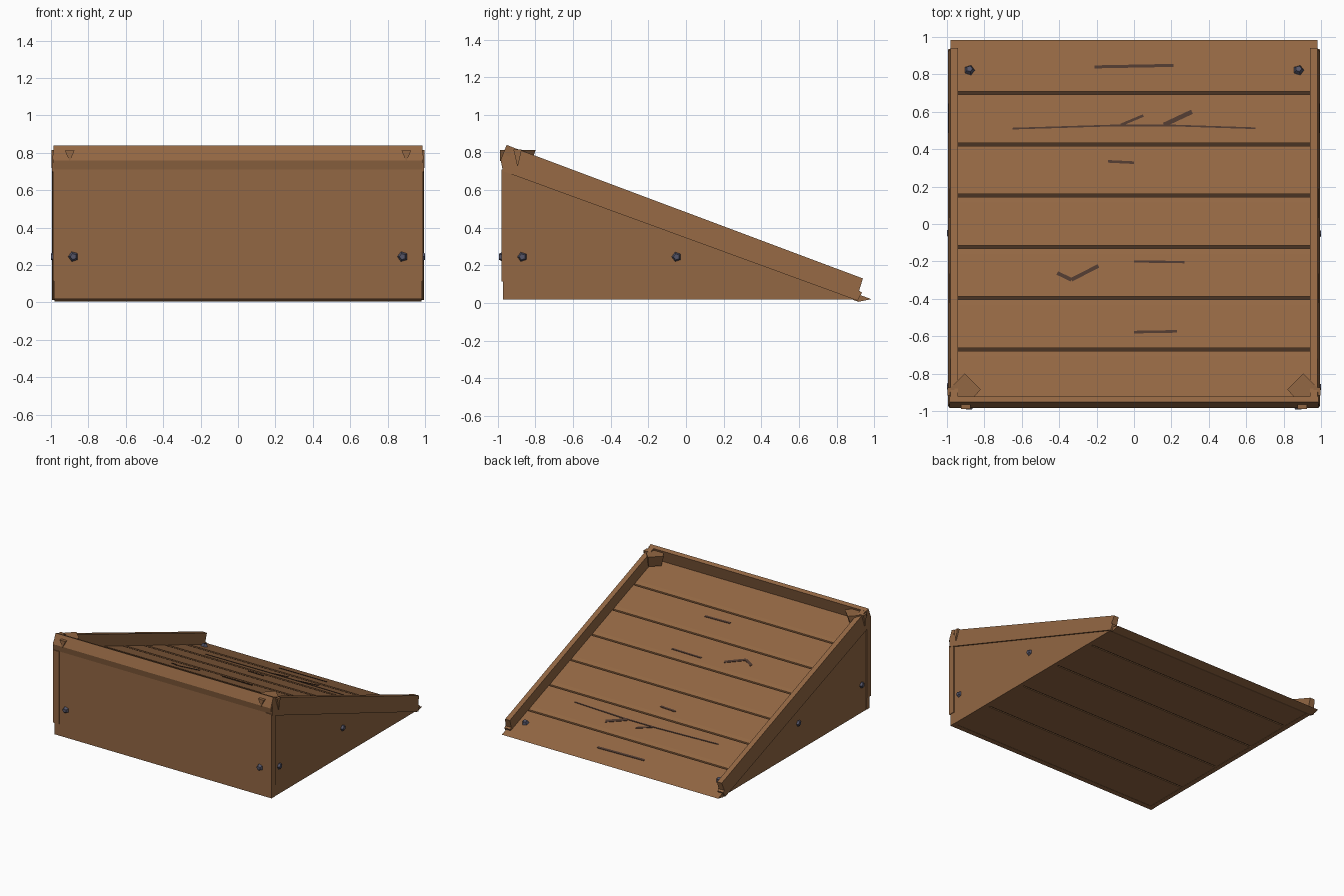
import bpy, bmesh, math
from mathutils import Vector, Matrix

if "Cube" in bpy.data.objects:
    bpy.data.objects.remove(bpy.data.objects["Cube"])


def material(name, colour):
    m = bpy.data.materials.new(name)
    m.use_nodes = True
    m.diffuse_color = (*colour, 1)
    m.node_tree.nodes["Principled BSDF"].inputs["Base Color"].default_value = (*colour, 1)
    return m


WOOD = material("brown wood", (0.29, 0.135, 0.056))
DARK = material("dark gap wood", (0.055, 0.028, 0.014))
CRACK = material("crack brown", (0.075, 0.04, 0.028))
STEEL = material("blue grey steel", (0.09, 0.09, 0.135))

SLOPE = 0.37
TILT = math.atan(SLOPE)


def deck_z(y):
    return 0.02 + SLOPE * (0.985 - y)


def finish(name, bm, mat):
    bmesh.ops.recalc_face_normals(bm, faces=bm.faces)
    me = bpy.data.meshes.new(name)
    bm.to_mesh(me)
    bm.free()
    me.materials.append(mat)
    ob = bpy.data.objects.new(name, me)
    bpy.context.collection.objects.link(ob)
    return ob


def loft(name, ring_a, ring_b, mat):
    """Solid between two matching rings of points."""
    bm = bmesh.new()
    a = [bm.verts.new(p) for p in ring_a]
    b = [bm.verts.new(p) for p in ring_b]
    bm.faces.new(a)
    bm.faces.new(b[::-1])
    n = len(a)
    for i in range(n):
        j = (i + 1) % n
        bm.faces.new((a[i], b[i], b[j], a[j]))
    return finish(name, bm, mat)


def along_x(name, profile, x0, x1, mat=WOOD):
    return loft(name, [(x0, y, z) for y, z in profile],
                [(x1, y, z) for y, z in profile], mat)


def box(name, x0, x1, y0, y1, z0, z1, mat=WOOD):
    return along_x(name, [(y0, z0), (y1, z0), (y1, z1), (y0, z1)], x0, x1, mat)


def bolt(name, pos, normal):
    """Five-sided domed bolt head."""
    bm = bmesh.new()
    bmesh.ops.create_cone(bm, cap_ends=True, segments=5, radius1=0.033,
                          radius2=0.017, depth=0.03)
    turn = Vector(normal).to_track_quat('Z', 'Y').to_matrix().to_4x4()
    spin = Matrix.Rotation(math.pi / 10, 4, 'Z')
    bm.transform(Matrix.Translation(pos) @ turn @ spin)
    finish(name, bm, STEEL)


def crack(points, width):
    """Thin tapered plate lying on the deck."""
    bm = bmesh.new()
    for (xa, ya), (xb, yb) in zip(points, points[1:]):
        d = Vector((xb - xa, yb - ya)).normalized()
        side = Vector((-d.y, d.x)) * width / 2
        quad = [(xa - side.x, ya - side.y), (xb - side.x, yb - side.y),
                (xb + side.x, yb + side.y), (xa + side.x, ya + side.y)]
        top = bm.faces.new([bm.verts.new((x, y, deck_z(y) + 0.003)) for x, y in quad])
        ext = bmesh.ops.extrude_face_region(bm, geom=[top])["geom"]
        bmesh.ops.translate(bm, vec=(0, 0, -0.005),
                            verts=[v for v in ext if isinstance(v, bmesh.types.BMVert)])
    finish("deck_crack", bm, CRACK)


# Sloping deck planks with a soft lower edge
edges = [0.985] + [0.70 - 0.274 * i for i in range(6)] + [-0.95]
for i, (y1, y0) in enumerate(zip(edges, edges[1:])):
    hi, lo = y1 - 0.008, y0 + 0.008
    if i == 0:
        profile = [(lo, deck_z(lo)), (y1, 0.02), (0.915, 0.006), (lo, deck_z(lo) - 0.035)]
    else:
        profile = [(lo, deck_z(lo)), (hi - 0.03, deck_z(hi - 0.03)),
                   (hi, deck_z(hi) - 0.004), (hi, deck_z(hi) - 0.035),
                   (lo, deck_z(lo) - 0.035)]
    half = 0.98 if i == 0 else 0.95
    along_x("deck_plank", profile, -half, half)

# Dark sheet seen through the deck gaps
along_x("deck_backing", [(-0.94, deck_z(-0.94) - 0.03), (0.8, deck_z(0.8) - 0.03),
                         (0.8, deck_z(0.8) - 0.04), (-0.94, deck_z(-0.94) - 0.04)],
        -0.95, 0.95, DARK)

# Flat underside planks with dark gaps
for i in range(5):
    y0 = -0.96 + 0.4 * i
    y1 = min(y0 + 0.388, 0.93)
    box("bottom_plank", -0.975, 0.975, y0, y1, 0.02, 0.032)
box("bottom_backing", -0.96, 0.96, -0.95, 0.88, 0.028, 0.035, DARK)

# Front wall and tilted front rail
box("front_panel", -0.985, 0.985, -0.972, -0.93, 0.018, 0.72)
along_x("front_rail", [(-0.975, 0.71), (-0.985, 0.76), (-0.953, 0.84),
                       (-0.922, 0.828), (-0.955, 0.71)], -0.987, 0.987)

for s, side in ((1, "left"), (-1, "right")):
    # Triangular side wall
    along_x(side + "_side_panel", [(-0.972, 0.018), (0.91, 0.018), (-0.972, 0.70)],
            s * 0.945, s * 0.983)

    # Side rail, leaning slightly outward at its foot
    rail = [(-0.972, 0.70), (-0.975, 0.77), (-0.95, 0.838), (0.94, 0.13), (0.92, 0.065),
            (0.935, 0.055), (0.912, 0.012)]
    outer = [0.995, 0.993, 0.982, 0.982, 0.993, 0.993, 0.995]
    loft(side + "_rail", [(s * 0.94, y, z) for y, z in rail],
         [(s * x, y, z) for x, (y, z) in zip(outer, rail)], WOOD)

    # Corner post
    box(side + "_corner_post", s * 0.938, s * 0.99, -0.98, -0.928, 0.115, 0.71)

    # Corner brace block, narrower below
    top = [(0.905, -0.80), (0.82, -0.885), (0.86, -0.93), (0.97, -0.93), (0.985, -0.88)]
    low = [(0.92, -0.83), (0.85, -0.895), (0.87, -0.93), (0.97, -0.93), (0.98, -0.89)]
    loft(side + "_corner_brace", [(s * x, y, 0.812) for x, y in top],
         [(s * x, y, 0.72) for x, y in low], WOOD)

    # Wedge tips poking through the rails
    tip = [(-0.026, 0.812), (0.026, 0.812), (0, 0.755)]
    loft(side + "_front_wedge", [(s * 0.9 + u, -0.988, z) for u, z in tip],
         [(s * 0.9 + u, -0.95, z) for u, z in tip], WOOD)
    tip = [(-0.022, 0.815), (0.022, 0.815), (0, 0.72)]
    loft(side + "_side_wedge", [(s * 0.998, u - 0.895, z) for u, z in tip],
         [(s * 0.96, u - 0.895, z) for u, z in tip], WOOD)

    # Bolts on the deck, front and side
    bolt(side + "_deck_bolt", (s * 0.88, 0.825, deck_z(0.825) + 0.008),
         (0, math.sin(TILT), math.cos(TILT)))
    bolt(side + "_front_bolt", (s * 0.88, -0.978, 0.245), (0, -1, 0))
    for y in (-0.87, -0.05):
        bolt(side + "_side_bolt", (s * 0.985, y, 0.245), (s, 0, 0))

# Cracks in the deck
crack([(-0.21, 0.84), (0.21, 0.848)], 0.016)
crack([(-0.65, 0.51), (-0.1, 0.527), (0.2, 0.527), (0.65, 0.512)], 0.009)
crack([(-0.07, 0.53), (0.05, 0.58)], 0.014)
crack([(0.16, 0.53), (0.31, 0.6)], 0.024)
crack([(-0.14, 0.335), (0, 0.328)], 0.014)
crack([(0, -0.2), (0.27, -0.204)], 0.012)
crack([(-0.41, -0.262), (-0.335, -0.298), (-0.19, -0.224)], 0.02)
crack([(0, -0.578), (0.23, -0.574)], 0.014)
